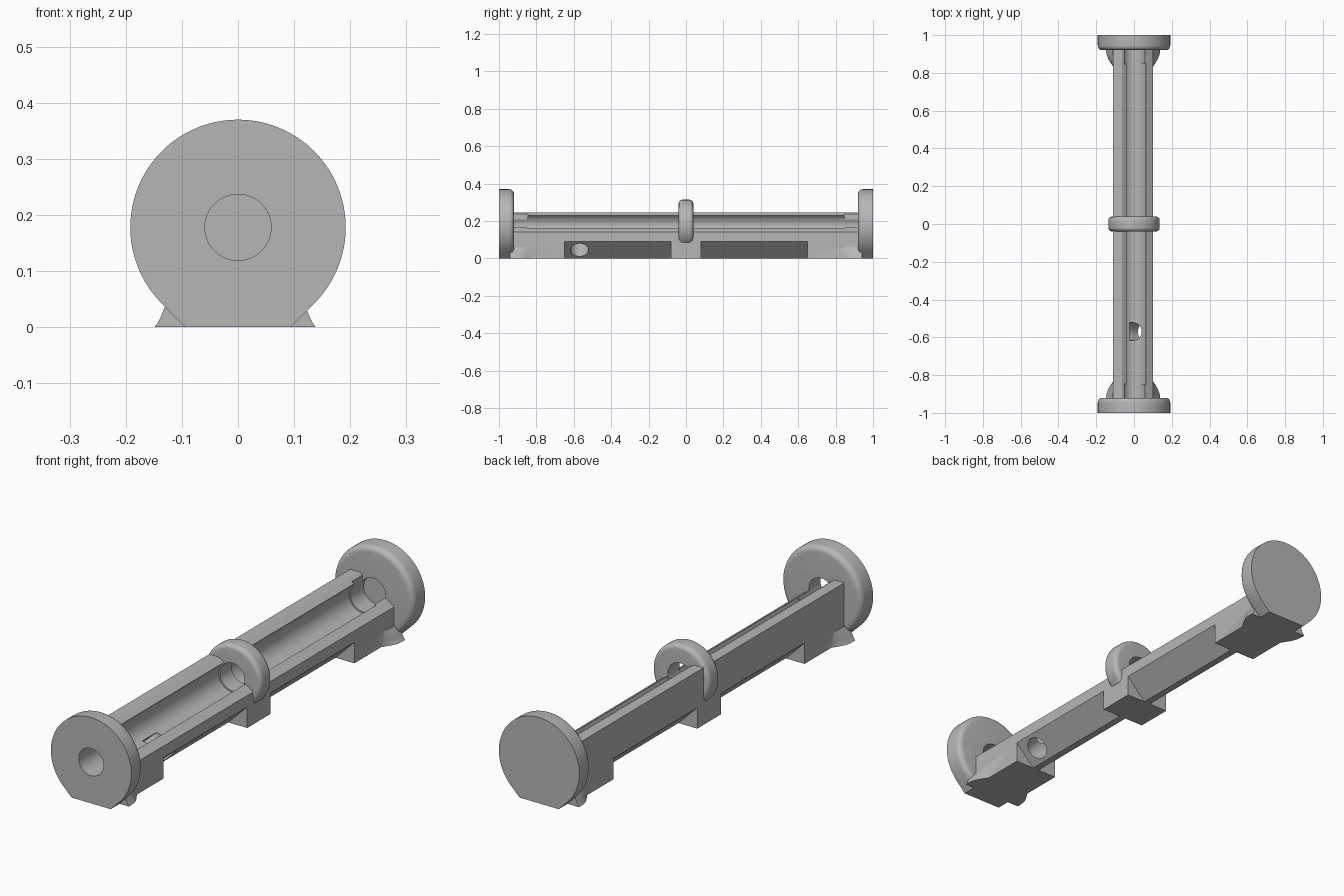
import bpy, bmesh, math
from mathutils import Vector

if "Cube" in bpy.data.objects:
    bpy.data.objects.remove(bpy.data.objects["Cube"])

AXIS_Z = 0.178      # height of the bore axis
grey = bpy.data.materials.new("matte grey")
grey.diffuse_color = (0.47, 0.47, 0.47, 1)
grey.use_nodes = True
grey.node_tree.nodes["Principled BSDF"].inputs["Base Color"].default_value = grey.diffuse_color


def loft(name, rings):
    """Closed solid through equal-length rings of points."""
    bm = bmesh.new()
    loops = [[bm.verts.new(p) for p in r] for r in rings]
    n = len(loops[0])
    for a, b in zip(loops, loops[1:]):
        for i in range(n):
            j = (i + 1) % n
            bm.faces.new((a[i], a[j], b[j], b[i]))
    bm.faces.new(loops[0])
    bm.faces.new(loops[-1][::-1])
    bmesh.ops.recalc_face_normals(bm, faces=bm.faces)
    me = bpy.data.meshes.new(name)
    bm.to_mesh(me)
    bm.free()
    me.materials.append(grey)
    ob = bpy.data.objects.new(name, me)
    bpy.context.collection.objects.link(ob)
    return ob


def along_y(name, profile, y0, y1):
    return loft(name, [[(x, y, z) for x, z in profile] for y in (y0, y1)])


def box(name, x0, x1, y0, y1, z0, z1):
    return along_y(name, [(x0, z0), (x1, z0), (x1, z1), (x0, z1)], y0, y1)


def circle(r, n=64):
    return [(r * math.cos(2 * math.pi * i / n),
             AXIS_Z + r * math.sin(2 * math.pi * i / n)) for i in range(n)]


def teardrop(r, n=72):
    """Circle whose lower sides run off at 45 degrees to a flat base."""
    pts = []
    for i in range(n + 1):
        a = math.radians(-45 + 270 * i / n)
        pts.append((r * math.cos(a), AXIS_Z + r * math.sin(a)))
    w = r * math.sqrt(2) - AXIS_Z
    return pts + [(-w, 0), (w, 0)]


def combine(target, other, op):
    m = target.modifiers.new(op, 'BOOLEAN')
    m.operation, m.object, m.solver = op, other, 'EXACT'
    dg = bpy.context.evaluated_depsgraph_get()
    me = bpy.data.meshes.new_from_object(target.evaluated_get(dg))
    target.modifiers.clear()
    target.data = me
    bpy.data.objects.remove(other)


# Long beam: sloping open top, 45 degree keel below
beam = along_y("holder_frame", [(-0.11, 0.246), (-0.063, 0.246), (0.10, 0.14),
                                (0.10, 0.09), (0.01, 0.0), (-0.02, 0.0),
                                (-0.11, 0.09)], -0.93, 0.93)

# Support blocks under the middle and both ends
for y0, y1 in ((-0.08, 0.08), (-0.93, -0.65), (0.65, 0.93)):
    combine(beam, box("support_block", -0.11, 0.10, y0, y1, 0, 0.12), 'UNION')

# Wide channel on each side of the middle, and open slots near the ends
for s in (-1, 1):
    y = sorted((s * 0.04, s * 0.85))
    combine(beam, along_y("channel_cutter", circle(0.065), *y), 'DIFFERENCE')
    y = sorted((s * 0.845, s * 0.94))
    combine(beam, box("slot_cutter", -0.05, 0.05, *y, AXIS_Z, 0.4), 'DIFFERENCE')

# Flared feet beside the end discs
plan = [(0.0, 0.83), (0.33, 0.85), (0.7, 0.875), (0.93, 0.9), (1.0, 0.94)]
layers = [(0.0, 0.04), (0.008, 0.034), (0.02, 0.028), (0.035, 0.022), (0.06, 0.004)]
for sx, edge in ((-1, 0.109), (1, 0.099)):
    for sy in (-1, 1):
        rings = []
        for z, w in layers:
            ring = [(sx * (edge + t * w), sy * y, z) for t, y in plan]
            ring += [(sx * 0.05, sy * 0.94, z), (sx * 0.05, sy * 0.83, z)]
            rings.append(ring)
        combine(beam, loft("flared_foot", rings), 'UNION')

# End discs with a rounded inner rim
R, F = 0.192, 0.025
for s in (-1, 1):
    rings = [[(x, s, z) for x, z in teardrop(R)]]
    for i in range(7):
        a = math.pi / 2 * i / 6
        r = R - F * (1 - math.cos(a))
        y = s * (0.92 + F - F * math.sin(a))
        rings.append([(x, y, z) for x, z in teardrop(r)])
    combine(beam, loft("end_disc", rings), 'UNION')

# Middle ring with both rims rounded
R, F, H = 0.136, 0.02, 0.039
prof = []
for i in range(7):
    a = math.pi / 2 * i / 6
    prof.append((R - F * (1 - math.sin(a)), -H + F - F * math.cos(a)))
prof += [(r, -y) for r, y in reversed(prof)]
combine(beam, loft("middle_ring", [[(x, y, z) for x, z in circle(r)]
                                   for r, y in prof]), 'UNION')

# Narrow bore: open at the front, blind at the back
combine(beam, along_y("bore_cutter", circle(0.059), -1.1, 0.94), 'DIFFERENCE')

# Slanted drain hole through the right keel face
d = Vector((1, 0, -1)).normalized()
u, v = Vector((0, 1, 0)), Vector((1, 0, 1)).normalized()
start = Vector((-0.02, -0.57, 0.12))
rings = []
for t in (0.0, 0.2):
    rings.append([start + d * t + 0.048 * (u * math.cos(k * math.pi / 16)
                  + v * math.sin(k * math.pi / 16)) for k in range(32)])
combine(beam, loft("drain_cutter", rings), 'DIFFERENCE')

# Smooth curved surfaces, keep edges crisp
bpy.context.view_layer.objects.active = beam
beam.select_set(True)
bpy.ops.object.shade_smooth_by_angle(angle=math.radians(30))
